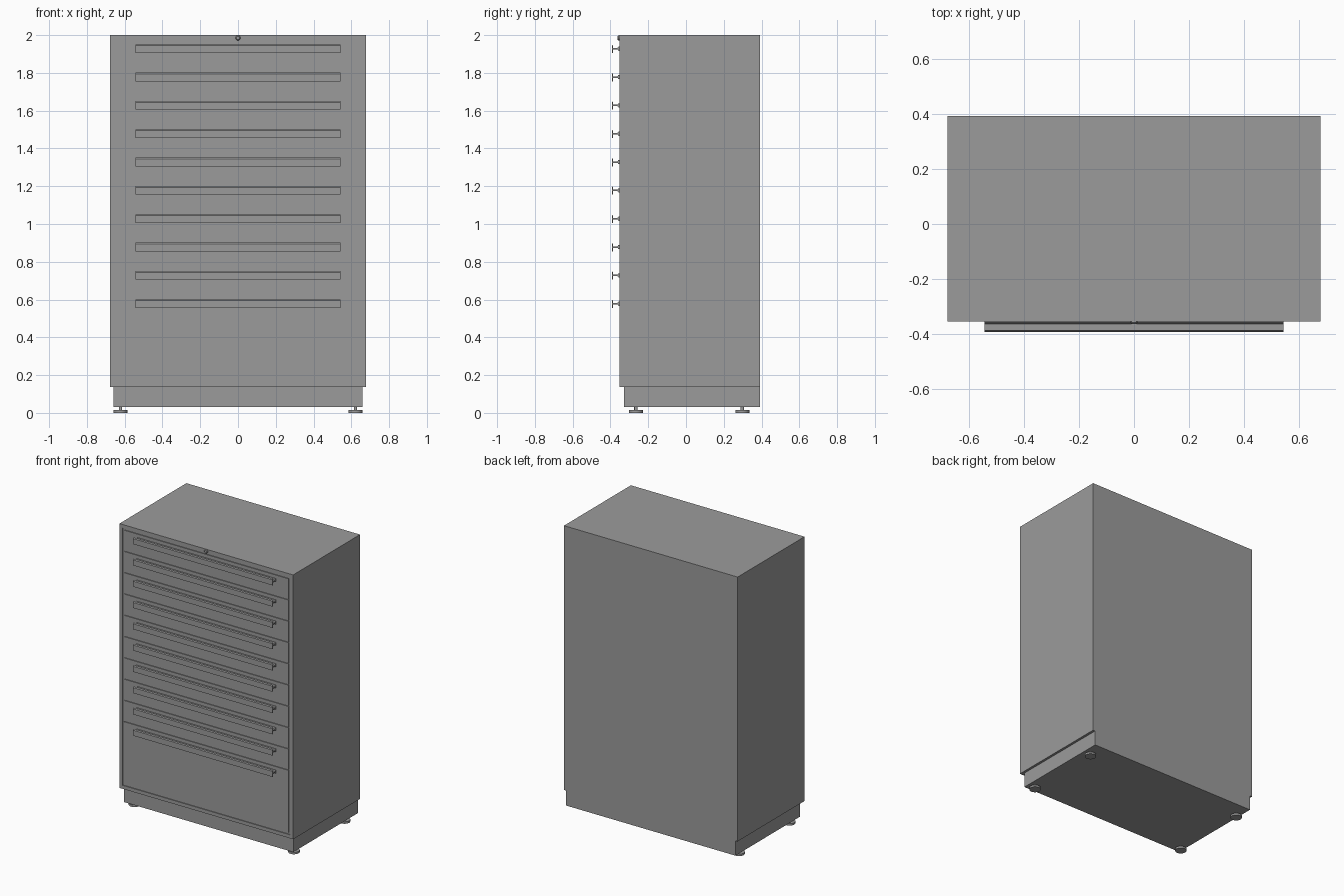
import bpy, bmesh
from math import radians
from mathutils import Matrix

if "Cube" in bpy.data.objects:
    bpy.data.objects.remove(bpy.data.objects["Cube"])

steel = bpy.data.materials.new("dark_grey_steel")
steel.diffuse_color = (0.33, 0.33, 0.33, 1)
steel.use_nodes = True
steel.node_tree.nodes["Principled BSDF"].inputs["Base Color"].default_value = steel.diffuse_color


def finish(name, bm):
    bmesh.ops.recalc_face_normals(bm, faces=bm.faces)
    me = bpy.data.meshes.new(name)
    bm.to_mesh(me)
    bm.free()
    me.materials.append(steel)
    ob = bpy.data.objects.new(name, me)
    bpy.context.collection.objects.link(ob)
    return ob


def box(name, x0, x1, y0, y1, z0, z1):
    bm = bmesh.new()
    m = Matrix.Translation(((x0 + x1) / 2, (y0 + y1) / 2, (z0 + z1) / 2))
    bmesh.ops.create_cube(bm, size=1, matrix=m @ Matrix.Diagonal((x1 - x0, y1 - y0, z1 - z0, 1)))
    return finish(name, bm)


def lathe(name, profile, loc, tilt=0, n=32):
    # closed solid of revolution from (radius, height) pairs
    bm = bmesh.new()
    verts = [bm.verts.new((r, 0, h)) for r, h in profile]
    edges = [bm.edges.new(p) for p in zip(verts, verts[1:])]
    bmesh.ops.spin(bm, geom=verts + edges, cent=(0, 0, 0), axis=(0, 0, 1),
                   angle=radians(360), steps=n, use_merge=True)
    bmesh.ops.remove_doubles(bm, verts=bm.verts, dist=1e-5)
    bm.transform(Matrix.Translation(loc) @ Matrix.Rotation(tilt, 4, 'X'))
    ob = finish(name, bm)
    bpy.context.view_layer.objects.active = ob
    ob.select_set(True)
    bpy.ops.object.shade_smooth_by_angle(angle=radians(30))
    ob.select_set(False)
    return ob


def extrude_x(name, profile, x0, x1):
    # (y, z) outline swept along x
    bm = bmesh.new()
    face = bm.faces.new([bm.verts.new((x0, y, z)) for y, z in profile])
    ext = bmesh.ops.extrude_face_region(bm, geom=[face], use_keep_orig=True)['geom']
    bmesh.ops.translate(bm, vec=(x1 - x0, 0, 0),
                        verts=[v for v in ext if isinstance(v, bmesh.types.BMVert)])
    return finish(name, bm)


W, FRONT, BACK, BOTTOM, TOP = 0.677, -0.353, 0.392, 0.137, 2.0
RIM, GAP, DEPTH, PITCH = 0.035, 0.002, 0.006, 0.15

# cabinet body: box whose front is inset and pushed back to hold the drawers
body = box("cabinet_body", -W, W, FRONT, BACK, BOTTOM, TOP)
bm = bmesh.new()
bm.from_mesh(body.data)
bm.faces.ensure_lookup_table()
front = min(bm.faces, key=lambda f: f.calc_center_median().y)
bmesh.ops.inset_region(bm, faces=[front], thickness=RIM)
ext = bmesh.ops.extrude_face_region(bm, geom=[front])['geom']
bmesh.ops.translate(bm, vec=(0, DEPTH, 0),
                    verts=[v for v in ext if isinstance(v, bmesh.types.BMVert)])
if front.is_valid:
    bmesh.ops.delete(bm, geom=[front], context='FACES_ONLY')
bm.to_mesh(body.data)
bm.free()

# plinth
box("plinth", -0.66, 0.66, -0.327, BACK, 0.032, BOTTOM)

# drawer fronts with full-width pull handles
half = [(-0.386, 0.023), (-0.386, 0.004), (-0.362, 0.004), (-0.358, 0.011), (FRONT, 0.011)]
outline = ([(-0.391, 0.016)] + half + [(y, -z) for y, z in reversed(half[1:])]
           + [(-0.386, -0.023), (-0.391, -0.023)])
top = TOP - RIM
for i in range(10):
    low = top - PITCH if i < 9 else BOTTOM + RIM
    box(f"drawer_front_{i + 1}", -W + RIM + GAP, W - RIM - GAP,
        FRONT, FRONT + DEPTH, low + GAP, top - GAP)
    zc = 1.928 - i * PITCH
    extrude_x(f"handle_{i + 1}", [(y, z + zc) for y, z in outline], -0.543, 0.543)
    top -= PITCH

# lock in the top rail
lathe("lock", [(0, 0), (0.013, 0), (0.013, 0.005), (0.009, 0.009), (0, 0.009)],
      (0, FRONT, 1.985), radians(90))

# levelling feet
foot = [(0, 0), (0.037, 0), (0.037, 0.014), (0.009, 0.014), (0.009, 0.033), (0, 0.033)]
for sx, side in ((-1, "left"), (1, "right")):
    for y, end in ((-0.265, "front"), (0.298, "back")):
        lathe(f"foot_{end}_{side}", foot, (sx * 0.622, y, 0))
